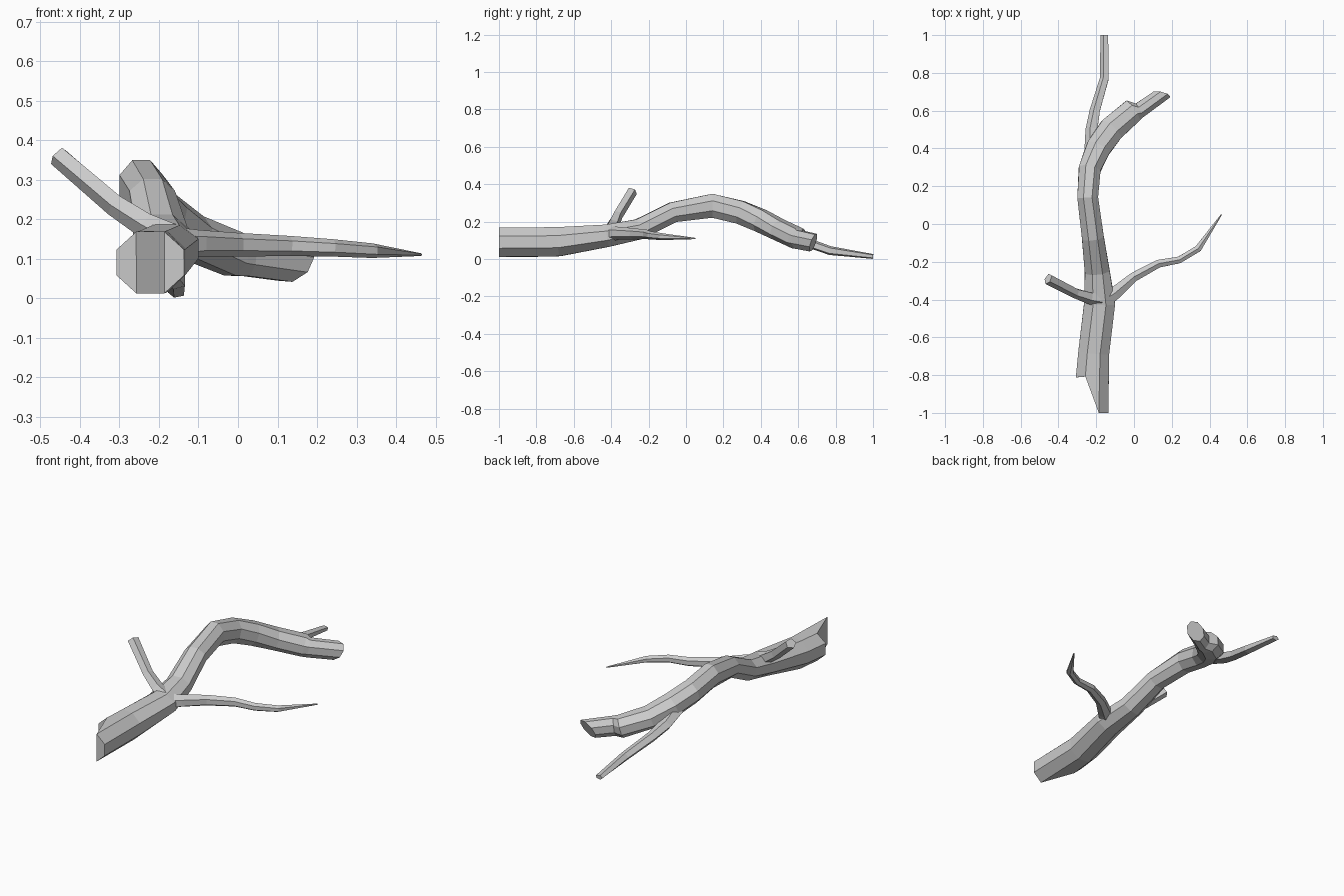
import bpy, bmesh, math
from mathutils import Vector

cube = bpy.data.objects.get("Cube")
if cube:
    bpy.data.objects.remove(cube, do_unlink=True)

bark = bpy.data.materials.new("grey_bark")
bark.use_nodes = True
COLOUR = (0.6, 0.6, 0.6, 1)
bark.diffuse_color = COLOUR
bark.node_tree.nodes["Principled BSDF"].inputs["Base Color"].default_value = COLOUR


def limb(name, stations, sides, end_cut=None, start_cut=None):
    """Loft rings along stations (x, y, z, half width, half height)."""
    bm = bmesh.new()
    pts = [Vector(s[:3]) for s in stations]
    grow = 1 / math.cos(math.pi / sides)
    rings = []
    for i, (p, s) in enumerate(zip(pts, stations)):
        tangent = (pts[min(i + 1, len(pts) - 1)] - pts[max(i - 1, 0)]).normalized()
        side = tangent.cross(Vector((0, 0, 1))).normalized()
        up = side.cross(tangent)
        ring = []
        for k in range(sides):
            a = math.tau * (k + 0.5) / sides
            u, v = math.cos(a) * s[3] * grow, math.sin(a) * s[4] * grow
            co = p + side * u + up * v
            if end_cut and i == len(pts) - 1:
                co += tangent * end_cut(u, v)
            if start_cut and i == 0:
                co.y = start_cut(u)
            ring.append(bm.verts.new(co))
        rings.append(ring)
    for a, b in zip(rings, rings[1:]):
        for k in range(sides):
            n = (k + 1) % sides
            bm.faces.new((a[k], a[n], b[n], b[k]))
    bm.faces.new(rings[-1])
    if start_cut:
        # Splintered end: upright strips across the ring
        r = rings[0]
        for k in range(sides // 2 - 1):
            bm.faces.new((r[k], r[k + 1], r[-k - 2], r[-k - 1]))
    else:
        bm.faces.new(rings[0])
    bmesh.ops.recalc_face_normals(bm, faces=bm.faces)
    mesh = bpy.data.meshes.new(name)
    bm.to_mesh(mesh)
    bm.free()
    mesh.materials.append(bark)
    obj = bpy.data.objects.new(name, mesh)
    bpy.context.scene.collection.objects.link(obj)
    return obj


# Main bough, splintered at the front, with a stepped break near its far end
limb("main_bough", [
    (-.222, -.85, .09, .086, .078),
    (-.213, -.68, .093, .082, .078),
    (-.182, -.42, .125, .082, .06),
    (-.195, -.25, .16, .066, .055),
    (-.218, -.07, .25, .058, .054),
    (-.245, .14, .285, .055, .064),
    (-.235, .29, .25, .058, .062),
    (-.19, .40, .205, .065, .06),
    (-.12, .50, .155, .068, .055),
    (-.008, .598, .11, .063, .055),
    (.027, .6, .105, .041, .05),
    (.125, .67, .09, .038, .048),
], 8,
    end_cut=lambda u, v: .018 + .75 * u + .4 * v,
    start_cut=lambda u: -1 if u > 0 else -.81 + .1 * (u + .06))

# Long thin twig on the left
limb("left_twig", [
    (-.17, -.41, .135, .045, .04),
    (-.10, -.365, .138, .034, .03),
    (.0, -.28, .135, .025, .026),
    (.13, -.21, .132, .021, .022),
    (.24, -.19, .127, .018, .019),
    (.34, -.13, .12, .018, .016),
    (.463, .05, .11, .003, .003),
], 6)

# Short upright twig on the right
limb("right_twig", [
    (-.17, -.40, .15, .036, .034),
    (-.235, -.39, .185, .028, .027),
    (-.31, -.365, .235, .023, .024),
    (-.455, -.29, .36, .025, .022),
], 5)

# Drooping twig at the back
limb("back_twig", [
    (-.22, .40, .185, .034, .03),
    (-.222, .50, .14, .028, .025),
    (-.205, .60, .105, .024, .022),
    (-.155, .77, .045, .021, .02),
    (-.155, 1.0, .014, .018, .011),
], 5)
